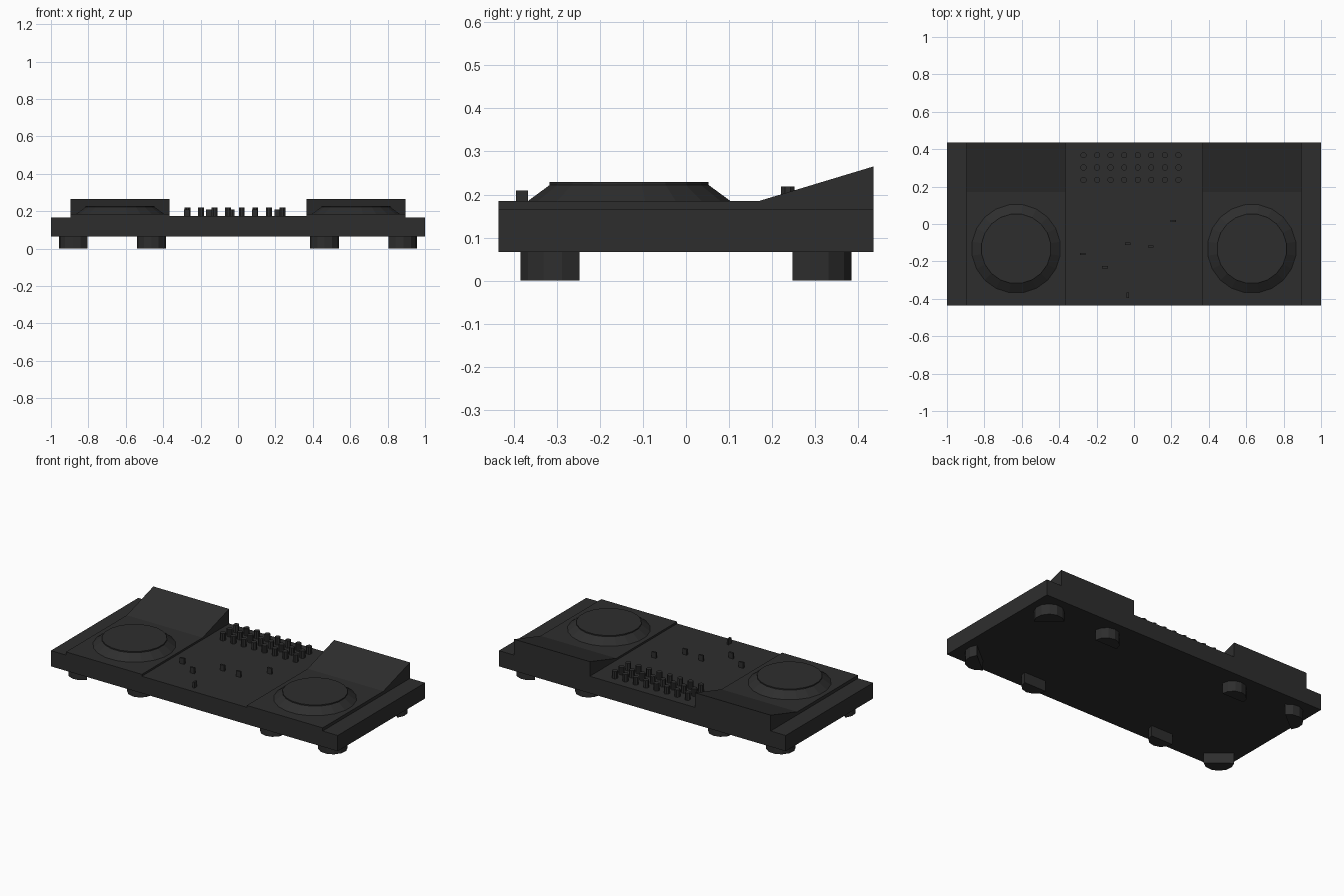
import bpy, math

if "Cube" in bpy.data.objects:
    bpy.data.objects.remove(bpy.data.objects["Cube"])

mat = bpy.data.materials.new("charcoal_plastic")
mat.use_nodes = True
COLOR = (0.027, 0.027, 0.027, 1)
mat.diffuse_color = COLOR
mat.node_tree.nodes["Principled BSDF"].inputs["Base Color"].default_value = COLOR


def make(name, verts, faces):
    mesh = bpy.data.meshes.new(name)
    mesh.from_pydata(verts, [], faces)
    mesh.materials.append(mat)
    obj = bpy.data.objects.new(name, mesh)
    bpy.context.collection.objects.link(obj)
    return obj


def loft(name, rings):
    """Closed solid through rings of equal point count, counterclockwise from the start."""
    n = len(rings[0])
    verts = [p for ring in rings for p in ring]
    faces = [tuple(reversed(range(n))), tuple(range(len(verts) - n, len(verts)))]
    for k in range(len(rings) - 1):
        for i in range(n):
            a, b = k * n + i, k * n + (i + 1) % n
            faces.append((a, b, b + n, a + n))
    return make(name, verts, faces)


def box(name, x0, x1, y0, y1, z0, z1):
    plan = [(x0, y0), (x1, y0), (x1, y1), (x0, y1)]
    return loft(name, [[(x, y, z) for x, y in plan] for z in (z0, z1)])


def lathe(name, cx, cy, profile, sides):
    angles = [math.tau * (i + 0.5) / sides for i in range(sides)]
    return loft(name, [[(cx + r * math.cos(a), cy + r * math.sin(a), z)
                        for a in angles] for r, z in profile])


def half_round_foot(name, cx, cy, radius, start):
    """Half disc whose arc sweeps 180 degrees from the start angle."""
    arc = [math.radians(start + 30 * i) for i in range(7)]
    return loft(name, [[(cx + radius * math.cos(a), cy + radius * math.sin(a), z)
                        for a in arc] for z in (0, 0.068)])


HALF_Y = 0.435

# Main case and raised mixer panel
box("case", -1, 1, -HALF_Y, HALF_Y, 0.066, 0.165)
box("mixer_panel", -0.366, 0.366, -HALF_Y, HALF_Y, 0.16, 0.173)

# Decks with rear ramps, and the platters on them
deck_profile = [(-HALF_Y, 0.16), (HALF_Y, 0.16), (HALF_Y, 0.265),
                (0.17, 0.185), (-HALF_Y, 0.185)]
for side, sx in (("left", 1), ("right", -1)):
    xs = sorted((sx * 0.366, sx * 0.895), reverse=True)
    loft(side + "_deck", [[(x, y, z) for y, z in reversed(deck_profile)] for x in xs])
    lathe(side + "_platter", sx * 0.63, -0.132,
          [(0.238, 0.18), (0.238, 0.185), (0.187, 0.222), (0.187, 0.229)], 20)

# Feet: outer ones turned to the corners, inner ones square to the edges
for side, sx in (("left", 1), ("right", -1)):
    for end, sy in (("front", -1), ("back", 1)):
        diagonal = {(1, -1): -141, (-1, -1): 141, (1, 1): -39, (-1, 1): 39}[sx, sy]
        half_round_foot(f"{end}_{side}_outer_foot", sx * 0.872, sy * 0.301, 0.085, diagonal)
        half_round_foot(f"{end}_{side}_inner_foot", sx * 0.463, sy * 0.308,
                        0.077, 180 if sy < 0 else 0)

# Grid of knobs at the rear of the mixer
for row in range(3):
    for col in range(8):
        lathe(f"knob_{row}_{col}", -0.27 + col * 0.0725, 0.236 + row * 0.066,
              [(0.017, 0.17), (0.017, 0.219)], 8)

# Slider caps
for i, (x, y) in enumerate([(-0.275, -0.16), (-0.155, -0.231), (-0.034, -0.105),
                            (0.09, -0.12), (0.21, 0.016)]):
    box(f"slider_cap_{i}", x - 0.015, x + 0.015, y - 0.006, y + 0.006, 0.17, 0.209)
box("crossfader_cap", -0.04, -0.028, -0.395, -0.367, 0.17, 0.209)

# Consistent outward normals
import bmesh
for obj in bpy.context.collection.objects:
    if obj.type == 'MESH' and obj.data.materials and obj.data.materials[0] == mat:
        bm = bmesh.new()
        bm.from_mesh(obj.data)
        bmesh.ops.recalc_face_normals(bm, faces=bm.faces)
        bm.to_mesh(obj.data)
        bm.free()
